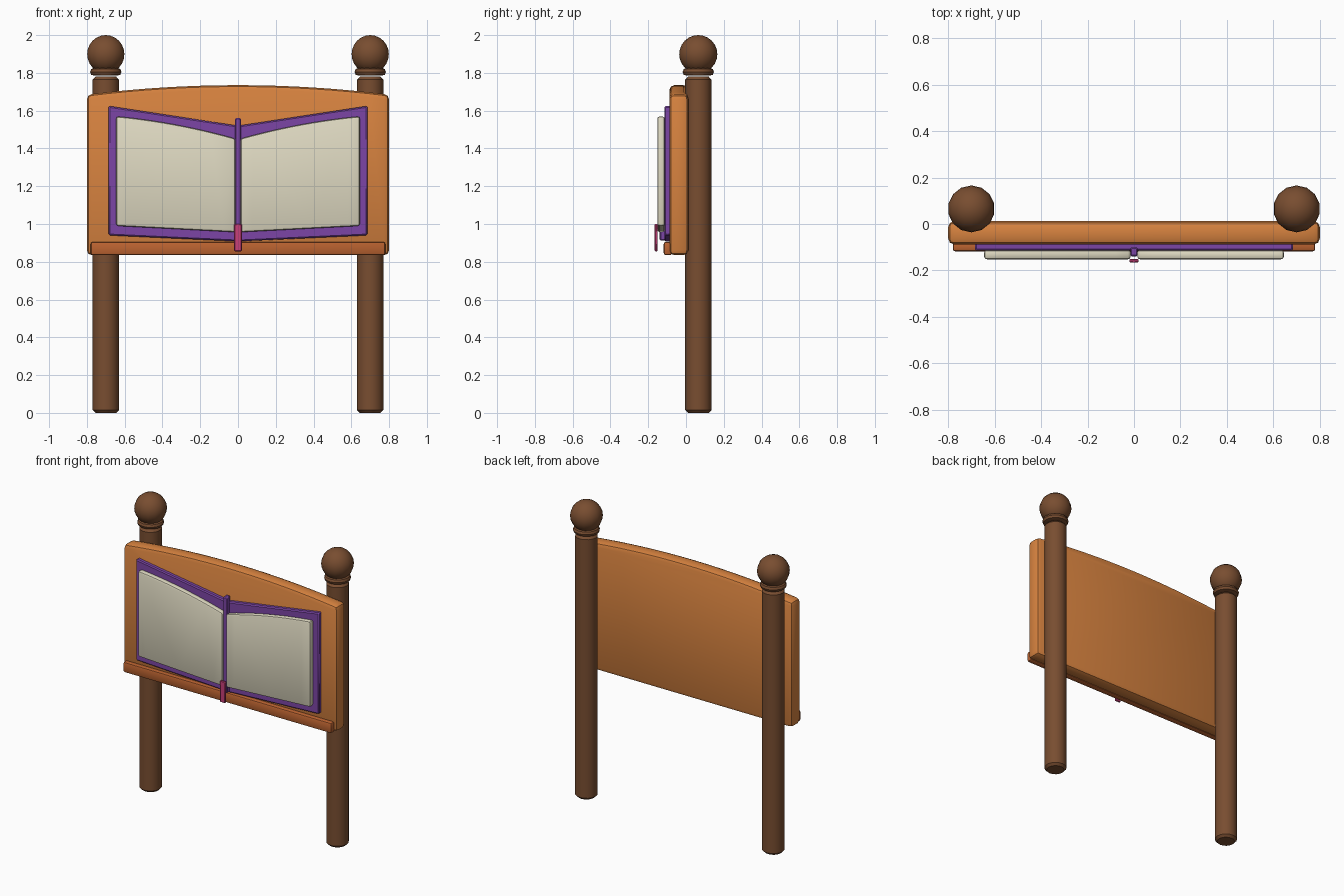
import bpy, bmesh, math

if "Cube" in bpy.data.objects:
    bpy.data.objects.remove(bpy.data.objects["Cube"])

def material(name, rgb):
    m = bpy.data.materials.new(name)
    m.diffuse_color = (*rgb, 1)
    m.use_nodes = True
    m.node_tree.nodes["Principled BSDF"].inputs["Base Color"].default_value = m.diffuse_color
    return m

ORANGE = material("orange wood", (0.68, 0.225, 0.05))
RUST = material("rust wood", (0.50, 0.125, 0.03))
BROWN = material("dark brown wood", (0.19, 0.075, 0.03))
PURPLE = material("purple cover", (0.20, 0.06, 0.38))
CREAM = material("cream paper", (0.74, 0.70, 0.54))
PINK = material("pink ribbon", (0.58, 0.05, 0.19))

def finish(ob, mat):
    ob.data.materials.append(mat)
    bpy.ops.object.select_all(action='DESELECT')
    ob.select_set(True)
    bpy.context.view_layer.objects.active = ob
    bpy.ops.object.shade_smooth_by_angle(angle=math.radians(40))
    return ob

def plate(name, outline, y0, y1, bevel, mat, segments=1):
    """Extrude an x-z outline from y0 (front) to y1 (back) with softened edges."""
    bm = bmesh.new()
    front = bm.faces.new([bm.verts.new((x, y0, z)) for x, z in outline])
    ext = bmesh.ops.extrude_face_region(bm, geom=[front])
    for v in ext["geom"]:
        if isinstance(v, bmesh.types.BMVert):
            v.co.y = y1
    bmesh.ops.recalc_face_normals(bm, faces=bm.faces)
    sharp = [e for e in bm.edges if e.calc_face_angle(0) > 0.4]
    bmesh.ops.bevel(bm, geom=sharp, offset=bevel, segments=segments,
                    profile=0.5, affect='EDGES')
    me = bpy.data.meshes.new(name)
    bm.to_mesh(me)
    bm.free()
    ob = bpy.data.objects.new(name, me)
    bpy.context.collection.objects.link(ob)
    return finish(ob, mat)

def rect(x, z0, z1):
    return [(-x, z0), (x, z0), (x, z1), (-x, z1)]

def lathe(name, profile, x, y, mat, n=16):
    """Spin an (r, z) profile round a vertical axis."""
    bm = bmesh.new()
    rings = [[bm.verts.new((x + r * math.cos(math.tau * i / n),
                            y + r * math.sin(math.tau * i / n), z))
              for i in range(n)] for r, z in profile]
    for a, b in zip(rings, rings[1:]):
        for i in range(n):
            j = (i + 1) % n
            bm.faces.new((a[i], a[j], b[j], b[i]))
    bm.faces.new(rings[0][::-1])
    bm.faces.new(rings[-1])
    me = bpy.data.meshes.new(name)
    bm.to_mesh(me)
    bm.free()
    ob = bpy.data.objects.new(name, me)
    bpy.context.collection.objects.link(ob)
    return finish(ob, mat)

# Posts with collar and ball finial
PY = 0.065
for side, s in (("left", -1), ("right", 1)):
    x = 0.7 * s
    lathe(side + "_post", [(0.055, 0), (0.07, 0.015), (0.07, 1.765), (0.055, 1.78)], x, PY, BROWN)
    lathe(side + "_collar", [(0.06, 1.785), (0.077, 1.79), (0.083, 1.805),
                             (0.077, 1.82), (0.06, 1.828)], x, PY, BROWN)
    bpy.ops.mesh.primitive_uv_sphere_add(segments=14, ring_count=12, radius=0.101,
                                         location=(x, PY, 1.899))
    ball = bpy.context.object
    ball.name = side + "_finial"
    finish(ball, BROWN)

# Board with arched top
arch = [(0.8 - 1.6 * i / 16, 1.735 - 0.05 * (1 - i / 8) ** 2) for i in range(17)]
plate("board", [(-0.8, 0.835), (0.8, 0.835)] + arch, -0.088, 0.012, 0.026, ORANGE, 2)

# Ledge under the book
plate("ledge", rect(0.78, 0.835, 0.905), -0.118, -0.075, 0.011, RUST, 2)

# Open book cover and spine
plate("book_cover", [(-0.685, 0.94), (0, 0.908), (0.685, 0.94),
                     (0.685, 1.625), (0, 1.52), (-0.685, 1.625)],
      -0.115, -0.08, 0.007, PURPLE)
plate("book_spine", rect(0.016, 0.912, 1.56), -0.139, -0.10, 0.006, PURPLE)

# Page blocks, curving down into the spine
for side, s in (("left", -1), ("right", 1)):
    ts = [i / 10 for i in range(11)]
    bottom = [(s * (0.014 + 0.631 * t), 0.957 + 0.033 * t) for t in ts]
    top = [(s * (0.014 + 0.631 * t), 1.452 + 0.118 * (1.5 * t - 0.5 * t * t))
           for t in reversed(ts)]
    plate(side + "_pages", bottom + top, -0.152, -0.112, 0.012, CREAM, 2)

# Bookmark ribbon
plate("bookmark", rect(0.02, 0.855, 1.0), -0.166, -0.151, 0.004, PINK)
